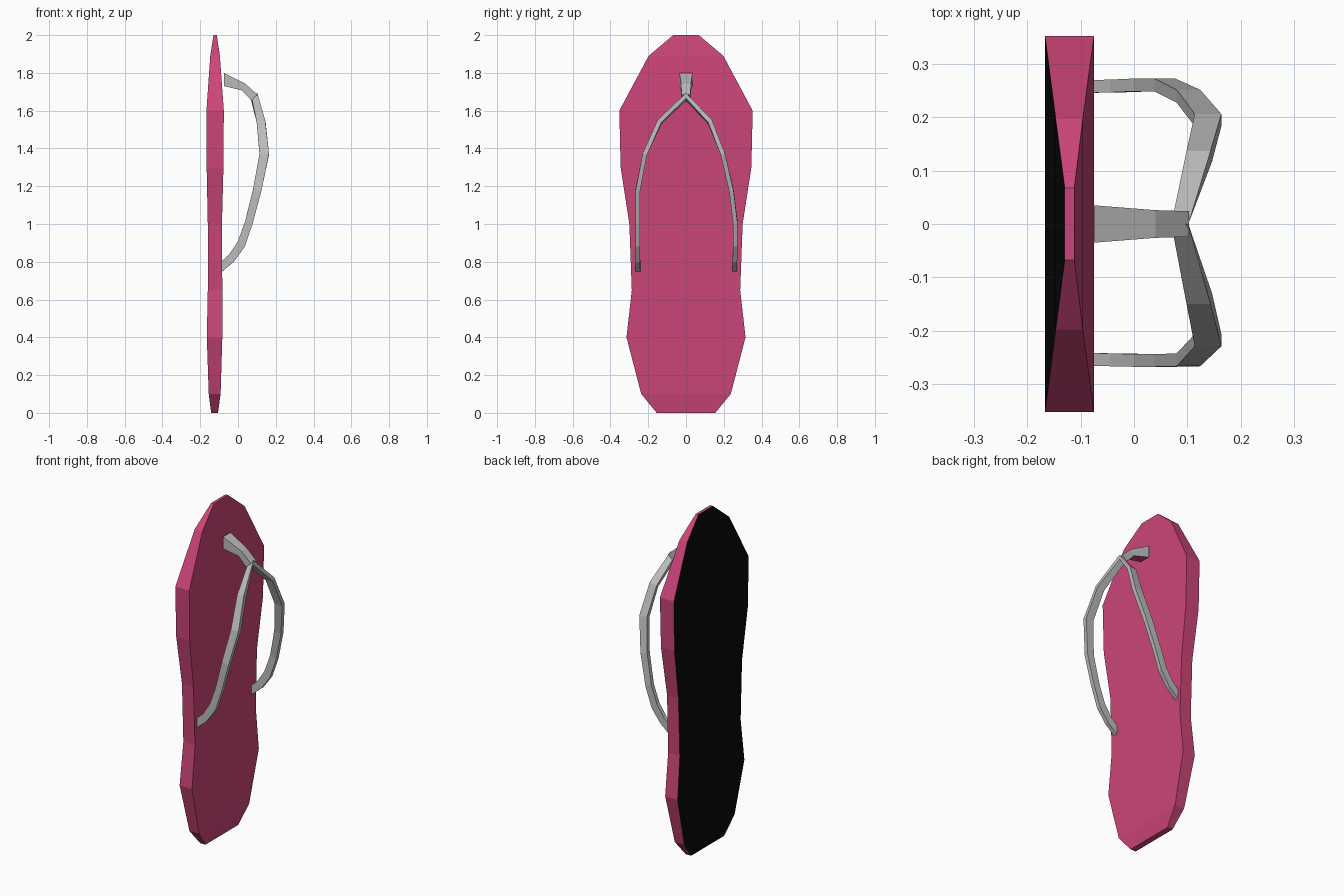
import bpy
from mathutils import Vector

if "Cube" in bpy.data.objects:
    bpy.data.objects.remove(bpy.data.objects["Cube"])


def material(name, color):
    m = bpy.data.materials.new(name)
    m.diffuse_color = (*color, 1)
    m.use_nodes = True
    m.node_tree.nodes["Principled BSDF"].inputs["Base Color"].default_value = m.diffuse_color
    return m


pink = material("pink", (0.60, 0.06, 0.19))
black = material("black", (0.003, 0.003, 0.003))
grey = material("grey", (0.5, 0.5, 0.5))


def loft(name, rings, mats, paint=()):
    """Skin four-cornered rings, cap both ends; paint = (face index, material slot)."""
    verts = [v for r in rings for v in r]
    faces = []
    for i in range(len(rings) - 1):
        a, b = 4 * i, 4 * i + 4
        for k in range(4):
            n = (k + 1) % 4
            faces.append((a + k, a + n, b + n, b + k))
    last = 4 * (len(rings) - 1)
    faces += [(3, 2, 1, 0), (last, last + 1, last + 2, last + 3)]
    me = bpy.data.meshes.new(name)
    me.from_pydata(verts, [], faces)
    for m in mats:
        me.materials.append(m)
    for f, slot in paint:
        me.polygons[f].material_index = slot
    me.update()
    ob = bpy.data.objects.new(name, me)
    bpy.context.collection.objects.link(ob)
    return ob


# Sole: height, half width, back x, front x
sole = [(0, 0.155, -0.142, -0.106), (0.1, 0.237, -0.155, -0.092),
        (0.4, 0.315, -0.165, -0.083), (0.65, 0.287, -0.160, -0.083),
        (1.0, 0.300, -0.160, -0.085), (1.3, 0.346, -0.166, -0.077),
        (1.6, 0.353, -0.167, -0.075), (1.89, 0.198, -0.147, -0.096),
        (2.0, 0.068, -0.130, -0.112)]
rings = [[(x0, -w, z), (x1, -w, z), (x1, w, z), (x0, w, z)] for z, w, x0, x1 in sole]
loft("sole", rings, [pink, black], [(4 * i + 3, 1) for i in range(len(sole) - 1)])

# Side straps: outer (x, z) and inner (x, z) edges, shared by both sides
edges = [((0.102, 1.68), (0.070, 1.665)), ((0.145, 1.545), (0.100, 1.535)),
         ((0.164, 1.37), (0.114, 1.37)), ((0.124, 1.175), (0.080, 1.185)),
         ((0.077, 1.0), (0.038, 1.015)), ((0.036, 0.88), (0.0, 0.91)),
         ((-0.022, 0.80), (-0.045, 0.84)), ((-0.087, 0.745), (-0.087, 0.803))]


def strap(name, ys):
    outer = [Vector((o[0], y, o[1])) for (o, _), y in zip(edges, ys)]
    inner = [Vector((i[0], y, i[1])) for (_, i), y in zip(edges, ys)]
    rings = []
    for k in range(len(ys)):
        t = outer[min(k + 1, len(ys) - 1)] - outer[max(k - 1, 0)]
        s = t.cross(outer[k] - inner[k]).normalized() * 0.012
        if k == 0:  # the two straps meet on the centre plane
            s = Vector((0, 0, 0.014 if s.z > 0 else -0.014))
        rings.append([outer[k] + s, inner[k] + s, inner[k] - s, outer[k] - s])
    return loft(name, rings, [grey])


strap("strap_left", [0, 0.127, 0.195, 0.240, 0.261, 0.261, 0.259, 0.258])
strap("strap_right", [0, -0.140, -0.218, -0.255, -0.256, -0.256, -0.255, -0.254])

# Toe post: x and z of upper edge, x and z of lower edge, half width
post = [(-0.075, 1.80, -0.075, 1.73, 0.035), (0.040, 1.742, 0.020, 1.708, 0.026),
        (0.103, 1.685, 0.070, 1.655, 0.024)]
rings = [[(xa, -w, za), (xa, w, za), (xb, w, zb), (xb, -w, zb)]
         for xa, za, xb, zb, w in post]
loft("toe_post", rings, [grey, pink], [(2, 1)])

# Make every part face outwards
import bmesh
for ob in bpy.context.collection.objects:
    bm = bmesh.new()
    bm.from_mesh(ob.data)
    bmesh.ops.recalc_face_normals(bm, faces=bm.faces)
    bm.to_mesh(ob.data)
    bm.free()
